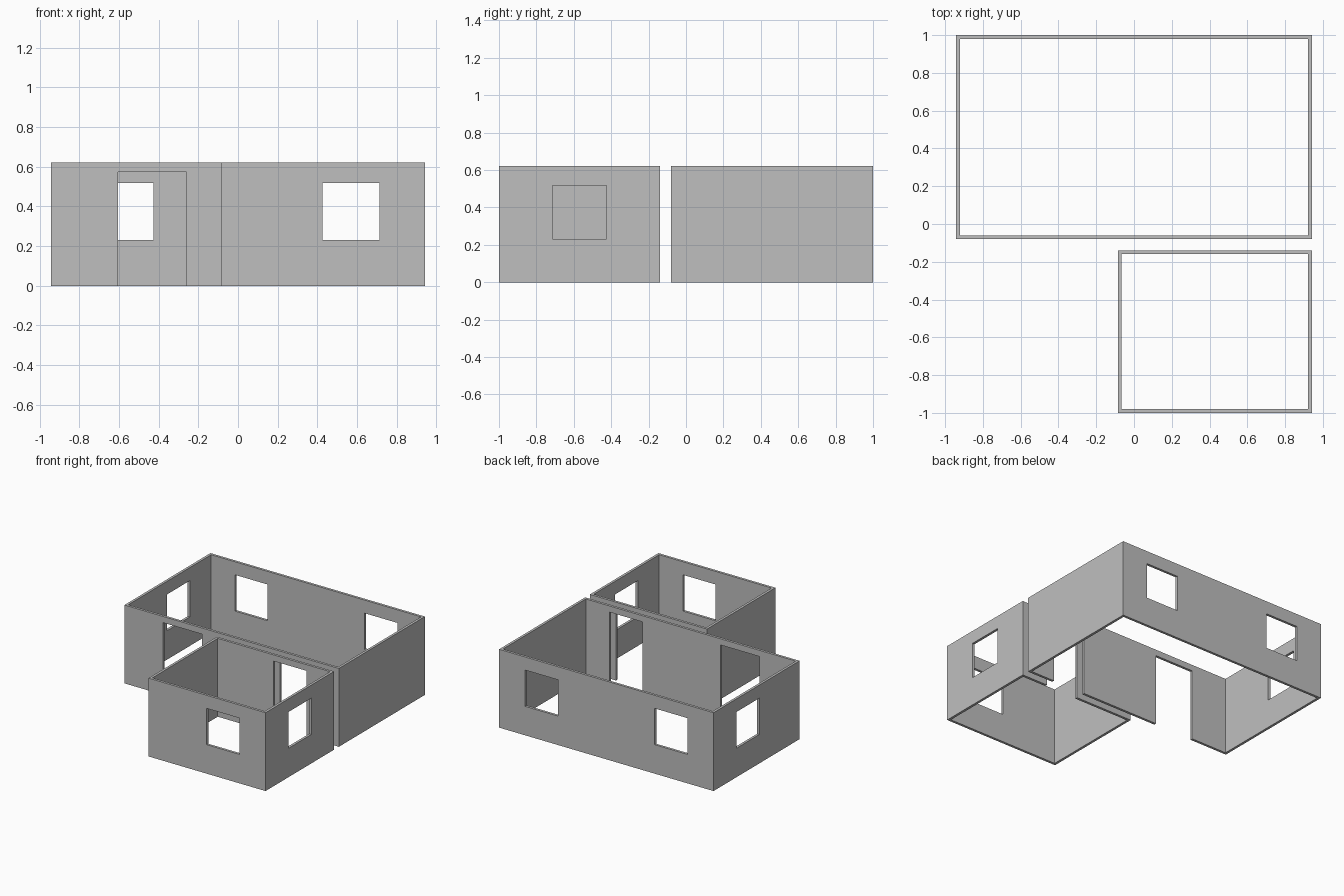
import bpy

cube = bpy.data.objects.get("Cube")
if cube:
    bpy.data.objects.remove(cube, do_unlink=True)

HEIGHT = 0.622
WALL = 0.02
SILL, LINTEL, DOOR_TOP = 0.23, 0.518, 0.573

plaster = bpy.data.materials.new("grey_plaster")
plaster.use_nodes = True
plaster.diffuse_color = (0.52, 0.52, 0.52, 1)
plaster.node_tree.nodes["Principled BSDF"].inputs["Base Color"].default_value = (0.52, 0.52, 0.52, 1)


def box(name, x, y, z):
    """Box given by its (low, high) range on each axis."""
    bpy.ops.mesh.primitive_cube_add(size=1)
    ob = bpy.context.object
    ob.name = name
    ob.location = [(lo + hi) / 2 for lo, hi in (x, y, z)]
    ob.scale = [hi - lo for lo, hi in (x, y, z)]
    bpy.ops.object.transform_apply(location=True, rotation=False, scale=True)
    ob.data.materials.append(plaster)
    return ob


def cut(target, x, y, z):
    """Cut a box-shaped opening out of the target."""
    cutter = box("cutter", x, y, z)
    cutter.hide_render = True
    mod = target.modifiers.new("opening", 'BOOLEAN')
    mod.operation = 'DIFFERENCE'
    mod.solver = 'EXACT'
    mod.object = cutter
    bpy.context.view_layer.objects.active = target
    bpy.ops.object.modifier_apply(modifier=mod.name)
    bpy.data.objects.remove(cutter, do_unlink=True)


def room(name, x, y):
    """Four walls, open above and below."""
    shell = box(name, x, y, (0, HEIGHT))
    cut(shell, (x[0] + WALL, x[1] - WALL), (y[0] + WALL, y[1] - WALL), (-1, 1))
    return shell


def through(at):
    """Range that passes right through a wall centred near this position."""
    return (at - 0.05, at + 0.05)


WINDOW = (SILL, LINTEL)
DOOR = (-0.1, DOOR_TOP)
RIGHT_BAY = (0.425, 0.713)
LEFT_BAY = (-0.713, -0.425)

# Large room: two back windows, one side window, front door, connecting door
large = room("large_room_walls", (-0.942, 0.942), (-0.08, 1))
for bay in (LEFT_BAY, RIGHT_BAY):
    cut(large, bay, through(1), WINDOW)
cut(large, through(-0.94), RIGHT_BAY, WINDOW)
cut(large, (-0.605, -0.26), through(-0.07), DOOR)
cut(large, RIGHT_BAY, through(-0.07), DOOR)

# Small room: front window, side window, connecting door
small = room("small_room_walls", (-0.086, 0.942), (-1, -0.14))
cut(small, RIGHT_BAY, through(-1), WINDOW)
cut(small, through(0.94), LEFT_BAY, WINDOW)
cut(small, RIGHT_BAY, through(-0.15), DOOR)
